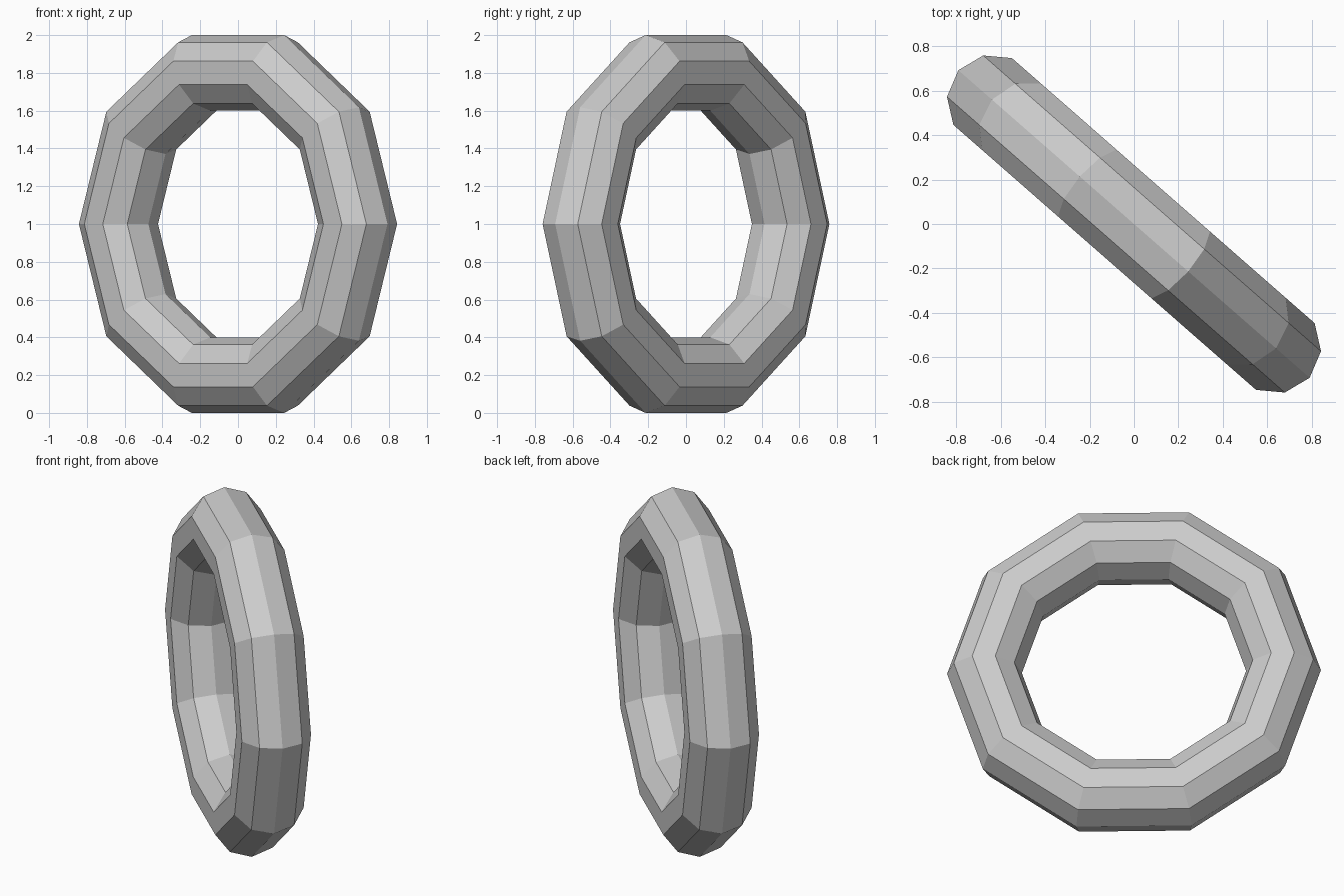
import bpy
import math

if "Cube" in bpy.data.objects:
    bpy.data.objects.remove(bpy.data.objects["Cube"])

# Low-poly ring: ten segments around, ten-sided tube
SEGMENTS = 10
major = 0.8 / math.cos(math.pi / SEGMENTS)   # flat top lands on z = 2
minor = major / 4

# Stood upright on a flat segment and turned about z
bpy.ops.mesh.primitive_torus_add(
    major_segments=SEGMENTS, minor_segments=SEGMENTS,
    major_radius=major, minor_radius=minor,
    location=(0, 0, 1),
    rotation=(math.radians(90), 0, math.radians(-41.2)))
ring = bpy.context.object
ring.name = "ring"
bpy.ops.object.shade_flat()
